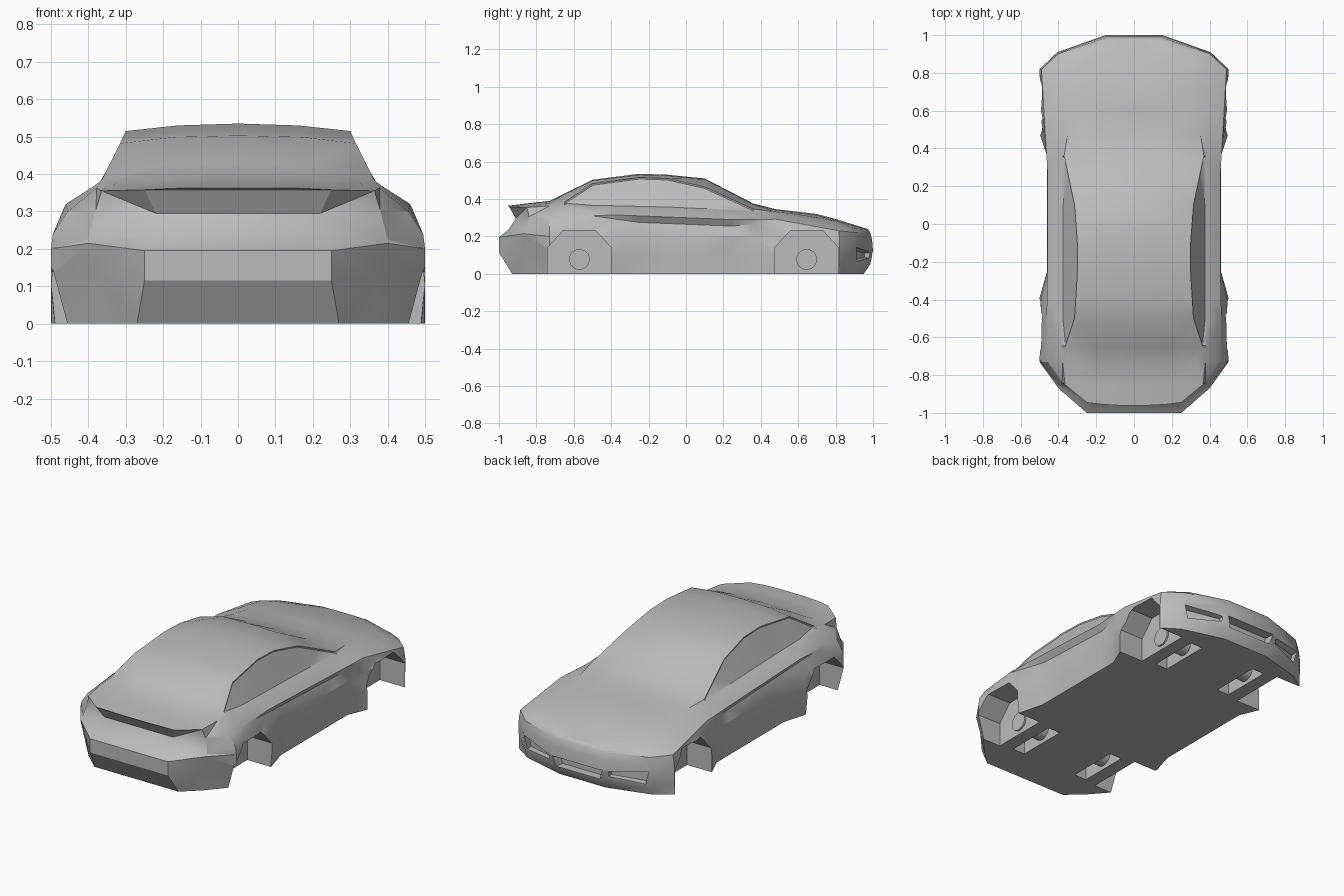
import bpy, bmesh, math
from mathutils import Vector

cube = bpy.data.objects.get("Cube")
if cube:
    bpy.data.objects.remove(cube, do_unlink=True)

grey = bpy.data.materials.new("body grey")
grey.use_nodes = True
grey.diffuse_color = (0.5, 0.5, 0.5, 1)
grey.node_tree.nodes["Principled BSDF"].inputs["Base Color"].default_value = grey.diffuse_color


def finish(name, bm):
    """Turn a bmesh into a linked object with outward normals."""
    bmesh.ops.recalc_face_normals(bm, faces=bm.faces)
    mesh = bpy.data.meshes.new(name)
    bm.to_mesh(mesh)
    bm.free()
    obj = bpy.data.objects.new(name, mesh)
    bpy.context.collection.objects.link(obj)
    mesh.materials.append(grey)
    return obj


def shade(obj, degrees):
    bpy.ops.object.select_all(action="DESELECT")
    obj.select_set(True)
    bpy.context.view_layer.objects.active = obj
    bpy.ops.object.shade_smooth_by_angle(angle=math.radians(degrees))


def solid(name, front, back):
    """Closed prism between two matching outlines."""
    bm = bmesh.new()
    a = [bm.verts.new(p) for p in front]
    b = [bm.verts.new(p) for p in back]
    bm.faces.new(a)
    bm.faces.new(b[::-1])
    for i in range(len(a)):
        j = (i + 1) % len(a)
        bm.faces.new((a[i], b[i], b[j], a[j]))
    bmesh.ops.triangulate(bm, faces=bm.faces)
    return finish(name, bm)


def cut(target, cutter):
    """Subtract the cutter, bake the result and remove the cutter."""
    cutter.hide_render = True
    mod = target.modifiers.new("cut", "BOOLEAN")
    mod.operation, mod.solver, mod.object = "DIFFERENCE", "EXACT", cutter
    bpy.context.view_layer.update()
    graph = bpy.context.evaluated_depsgraph_get()
    baked = bpy.data.meshes.new_from_object(target.evaluated_get(graph))
    target.modifiers.clear()
    target.data = baked
    bpy.data.objects.remove(cutter, do_unlink=True)


# Lengthwise feature lines, each made of (station, half width, height) keys
STATIONS = (-1, -.87, -.73, -.65, -.5, -.39, -.25, -.1, .1, .25, .36, .48, .6, .7, .82, .91, 1)
rows = []


def row(tail_y, nose_y, *keys):
    line = []
    for s in STATIONS:
        for (s0, x0, z0), (s1, x1, z1) in zip(keys, keys[1:]):
            if s0 <= s <= s1:
                t = (s - s0) / (s1 - s0)
                break
        end = tail_y if s < 0 else nose_y
        blend = max(0, abs(s) - .8) / .2
        y = s + blend * (end - math.copysign(1, s))
        line.append(Vector((x0 + t * (x1 - x0), y, z0 + t * (z1 - z0))))
    rows.append(line)


# Sill, lower side and upper side
row(-.93, .95, (-1, .27, 0), (-.73, .465, 0), (-.39, .49, 0), (-.25, .45, 0),
    (.36, .45, 0), (.48, .5, 0), (.82, .5, 0), (.91, .4, 0), (1, .15, 0))
row(-1, .985, (-1, .25, .115), (-.73, .5, .13), (-.39, .5, .1), (-.25, .452, .1),
    (.36, .455, .1), (.48, .5, .1), (.82, .5, .08), (.91, .4, .05), (1, .15, .05))
row(-1, 1, (-1, .25, .195), (-.87, .4, .215), (-.73, .5, .2), (-.39, .49, .22), (-.25, .46, .21),
    (.36, .46, .2), (.6, .5, .22), (.82, .5, .16), (.91, .405, .13), (1, .15, .12))
# Door crease and shoulder
row(-.95, .995, (-1, .22, .235), (-.87, .4, .225), (-.73, .495, .24), (-.5, .465, .31), (-.25, .435, .275),
    (.25, .435, .255), (.48, .475, .28), (.82, .495, .2), (.91, .405, .18), (1, .15, .18))
row(-.91, .985, (-1, .22, .295), (-.87, .38, .305), (-.73, .455, .3), (-.5, .46, .32),
    (.25, .457, .29), (.48, .47, .292), (.82, .49, .23), (.91, .4, .222), (1, .15, .222))
# Belt line, roof edge, roof and centre
row(-.945, .975, (-1, .25, .358), (-.87, .365, .355), (-.65, .385, .368), (-.1, .385, .355),
    (.36, .38, .335), (.6, .41, .3), (.82, .42, .258), (.91, .36, .243), (1, .14, .236))
row(-.955, .972, (-1, .17, .362), (-.87, .25, .366), (-.65, .365, .383), (-.5, .315, .482), (-.25, .3, .515),
    (-.1, .3, .51), (.1, .315, .465), (.36, .37, .346), (.6, .33, .318), (.82, .3, .28), (1, .1, .238))
row(-.96, .97, (-1, .08, .363), (-.73, .19, .386), (-.5, .17, .499), (-.25, .16, .53),
    (-.1, .16, .526), (.1, .16, .506), (.4, .2, .351), (.7, .17, .314), (1, .05, .24))
row(-.96, .97, (-1, 0, .363), (-.73, 0, .39), (-.5, 0, .503), (-.25, 0, .535),
    (-.1, 0, .53), (.1, 0, .51), (.4, 0, .355), (.7, 0, .32), (1, 0, .24))

# Body shell: rings across the car joined along its length
bm = bmesh.new()
count = len(rows)
rings = []
for k in range(len(STATIONS)):
    half = [bm.verts.new(r[k]) for r in rows]
    other = [bm.verts.new((-r[k].x, r[k].y, r[k].z)) for r in rows[-2::-1]]
    rings.append(half + other)
size = len(rings[0])
windows = {1: [], -1: []}
for k, (a, b) in enumerate(zip(rings, rings[1:])):
    for i in range(size):
        j = (i + 1) % size
        face = bm.faces.new((a[i], a[j], b[j], b[i]))
        if -.7 < STATIONS[k] < .3:
            if i == count - 4:
                windows[1].append(face)
            elif i == size - count + 2:
                windows[-1].append(face)
# Flat-strip tail and nose
for ring in (rings[0], rings[-1]):
    for i in range(count - 2):
        bm.faces.new((ring[i], ring[i + 1], ring[size - 2 - i], ring[size - 1 - i]))
    bm.faces.new(ring[count - 2:count + 1])
bmesh.ops.recalc_face_normals(bm, faces=bm.faces)
# Shallow side windows
for faces in windows.values():
    bmesh.ops.inset_region(bm, faces=faces, thickness=.006, depth=-.006, use_even_offset=True)
bmesh.ops.triangulate(bm, faces=bm.faces)
body = finish("car_body", bm)

# Wheel arches, inner slots and axle hubs
ARCH = ((-.17, -.1), (-.17, .14), (-.085, .233), (.085, .233), (.17, .14), (.17, -.1))
SLOT = ((-.15, -.1), (-.15, .08), (-.08, .15), (.08, .15), (.15, .08), (.15, -.1))
for place, wheel_y in (("rear", -.57), ("front", .645)):
    for side_name, side in (("left", 1), ("right", -1)):
        for outline, inner, outer in ((ARCH, .34, .6), (SLOT, .18, .26)):
            cut(body, solid("cutter", [(side * inner, wheel_y + y, z) for y, z in outline],
                            [(side * outer, wheel_y + y, z) for y, z in outline]))
        bm = bmesh.new()
        bmesh.ops.create_cone(bm, cap_ends=True, segments=24, radius1=.055, radius2=.055, depth=.2)
        hub = finish(f"{place}_{side_name}_hub", bm)
        hub.rotation_euler.y = math.pi / 2
        hub.location = (side * .25, wheel_y, .077)
        shade(hub, 30)

# Grille openings in the nose: a centre slot and two flared side intakes
centre = ((-.15, .06), (.15, .06), (.17, .12), (-.17, .12))
cut(body, solid("cutter", [(x, 1.1, z) for x, z in centre],
                [(x * .9, .94, z) for x, z in centre]))
for side in (1, -1):
    intake = ((.19, .075), (.38, .04), (.4, .17), (.19, .12))
    cut(body, solid("cutter", [(side * x, 1.1, z) for x, z in intake],
                    [(side * x, 1.03 - .4 * x, .1 + (z - .1) * .5) for x, z in intake]))
shade(body, 28)
